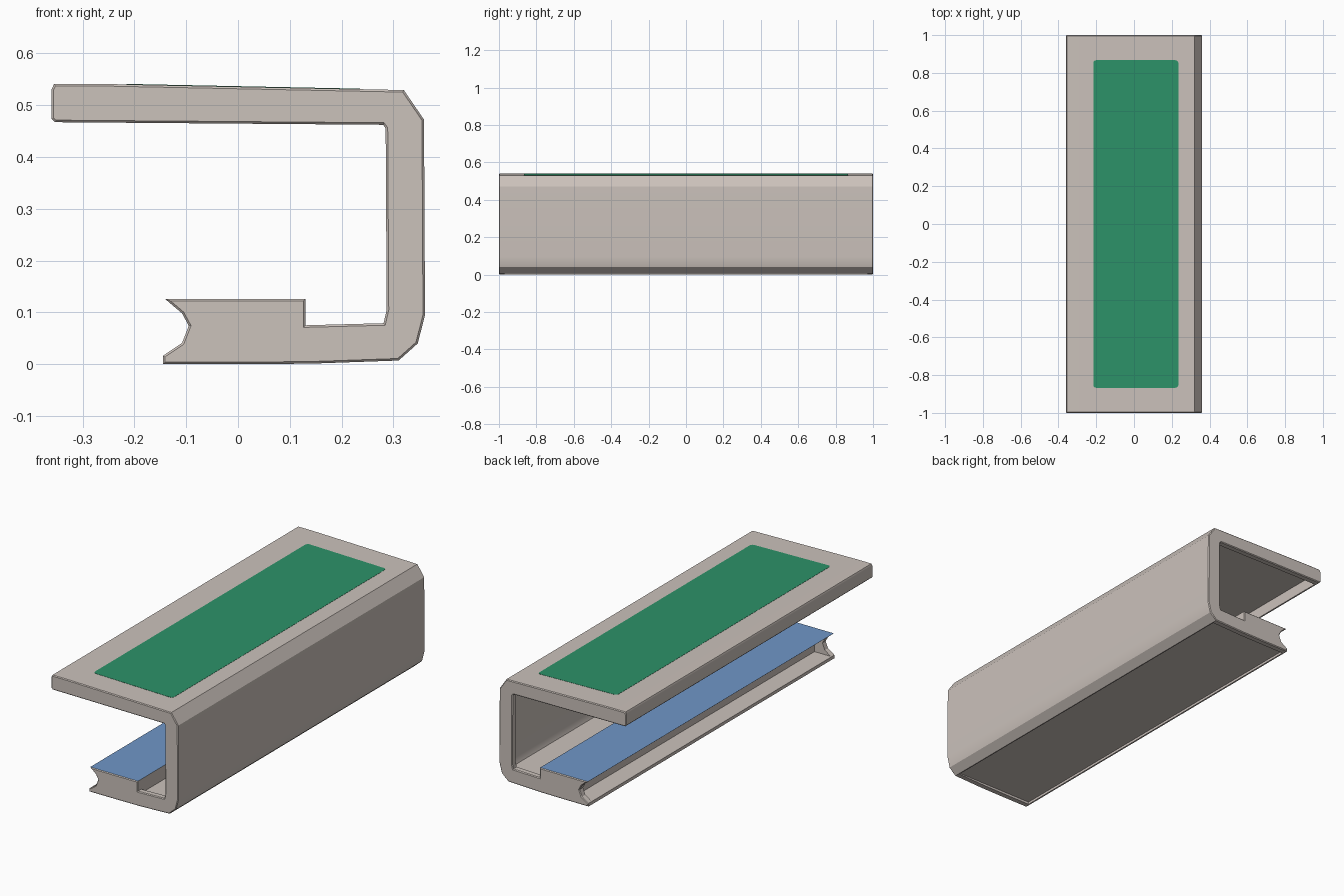
import bpy, bmesh, math

if "Cube" in bpy.data.objects:
    bpy.data.objects.remove(bpy.data.objects["Cube"])


def material(name, rgb):
    m = bpy.data.materials.new(name)
    m.diffuse_color = (*rgb, 1.0)
    m.use_nodes = True
    m.node_tree.nodes["Principled BSDF"].inputs["Base Color"].default_value = m.diffuse_color
    return m


beige = material("warm beige", (0.60, 0.54, 0.50))
green = material("green", (0.026, 0.29, 0.14))
blue = material("blue", (0.16, 0.31, 0.58))


def finish(bm, name, mats):
    bmesh.ops.recalc_face_normals(bm, faces=bm.faces)
    mesh = bpy.data.meshes.new(name)
    bm.to_mesh(mesh)
    bm.free()
    for m in mats:
        mesh.materials.append(m)
    ob = bpy.data.objects.new(name, mesh)
    bpy.context.collection.objects.link(ob)
    return ob


def extrude(points, vec):
    """Closed solid from one polygon swept along vec."""
    bm = bmesh.new()
    face = bm.faces.new([bm.verts.new(p) for p in points])
    res = bmesh.ops.extrude_face_region(bm, geom=[face], use_keep_orig=True)
    verts = [e for e in res["geom"] if isinstance(e, bmesh.types.BMVert)]
    bmesh.ops.translate(bm, vec=vec, verts=verts)
    bmesh.ops.recalc_face_normals(bm, faces=bm.faces)
    return bm


def sweep(profile, hy):
    """Sweep an (x, z) section from -hy to hy."""
    return extrude([(x, -hy, z) for x, z in profile], (0, 2 * hy, 0))


# C-shaped section: upper shelf, back wall, lower block with a notched lip
profile = [
    (-0.355, 0.541), (-0.27, 0.541), (0.32, 0.529), (0.359, 0.472),
    (0.361, 0.095), (0.347, 0.040), (0.310, 0.007), (0.140, 0.001),
    (0.0, 0.0), (-0.145, 0.0), (-0.145, 0.016), (-0.108, 0.041),
    (-0.095, 0.074), (-0.108, 0.098), (-0.141, 0.126), (0.130, 0.126),
    (0.130, 0.075), (0.281, 0.079), (0.287, 0.105), (0.285, 0.455),
    (0.280, 0.462), (-0.353, 0.467), (-0.360, 0.474), (-0.360, 0.530),
]
bm = sweep(profile, 1.0)
rim = [e for e in bm.edges if all(abs(v.co.y) > 0.999 for v in e.verts)
       and e.verts[0].co.y * e.verts[1].co.y > 0]
bmesh.ops.bevel(bm, geom=rim, offset=0.004, segments=1, affect='EDGES',
                clamp_overlap=True)
bm.normal_update()
# Blue on the top of the lower block
for f in bm.faces:
    c = f.calc_center_median()
    if abs(f.normal.z) > 0.97 and abs(c.z - 0.126) < 0.002 and abs(c.y) < 0.5:
        f.material_index = 1
body = finish(bm, "channel_body", [beige, blue])
bpy.context.view_layer.objects.active = body
body.select_set(True)

# Recesses between the end rims: inner cavity, underside, lip groove
recesses = {
    "cavity_cutter": [(-0.345, 0.524), (0.312, 0.516), (0.346, 0.468),
                      (0.346, 0.095), (0.330, 0.055), (0.130, 0.055),
                      (0.130, 0.2), (-0.345, 0.2)],
    "underside_cutter": [(-0.137, -0.05), (0.305, -0.05), (0.305, 0.012),
                         (-0.137, 0.012)],
    "groove_cutter": [(-0.2, 0.018), (-0.05, 0.018), (-0.05, 0.115),
                      (-0.2, 0.115)],
}
for name, section in recesses.items():
    cutter = finish(sweep(section, 0.97), name, [beige])
    mod = body.modifiers.new(name, 'BOOLEAN')
    mod.operation, mod.object, mod.solver = 'DIFFERENCE', cutter, 'EXACT'
    bpy.ops.object.modifier_apply(modifier=mod.name)
    bpy.data.objects.remove(cutter)
bpy.ops.object.shade_smooth_by_angle(angle=math.radians(28))
wn = body.modifiers.new("even_shading", 'WEIGHTED_NORMAL')
wn.keep_sharp = True

# Green panel lying on the slightly sloped top, with small round corners
x0, x1, hy, r = -0.215, 0.235, 0.867, 0.015


def top_z(x):
    return min(0.541, 0.541 - (x + 0.27) * 0.012 / 0.59)


points = []
for cx, cy, a0 in ((x1 - r, hy - r, 0), (x0 + r, hy - r, 90),
                   (x0 + r, r - hy, 180), (x1 - r, r - hy, 270)):
    for k in range(4):
        a = math.radians(a0 + 30 * k)
        x = cx + r * math.cos(a)
        points.append((x, cy + r * math.sin(a), top_z(x) - 0.002))
finish(extrude(points, (0, 0, 0.003)), "green_top_panel", [green])
